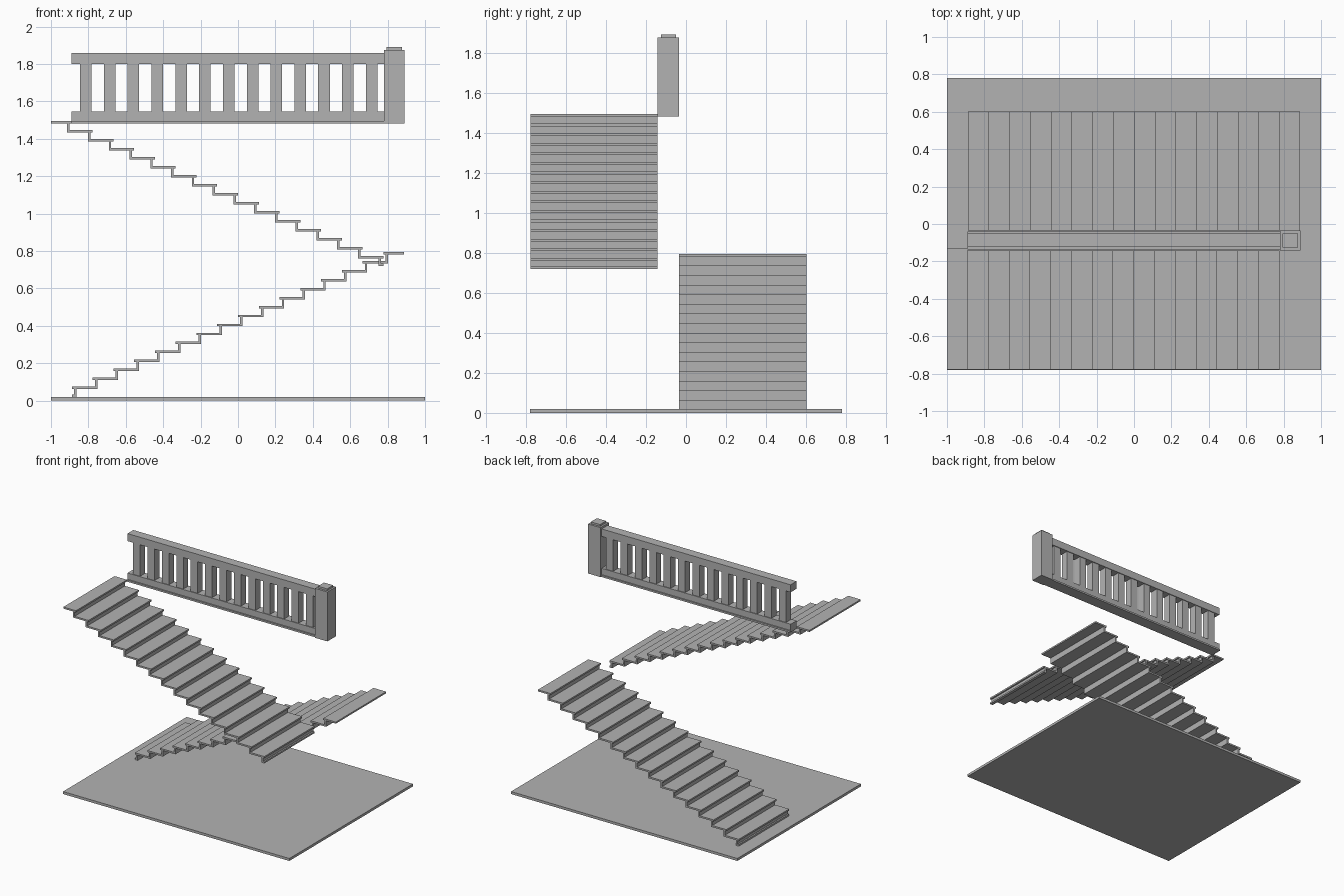
import bpy
import bmesh
from mathutils import Matrix, Vector

cube = bpy.data.objects.get("Cube")
if cube:
    bpy.data.objects.remove(cube, do_unlink=True)

grey = bpy.data.materials.new("plain_grey")
grey.use_nodes = True
grey.diffuse_color = (0.45, 0.45, 0.45, 1)
grey.node_tree.nodes["Principled BSDF"].inputs["Base Color"].default_value = (0.45, 0.45, 0.45, 1)


def add_box(bm, x, y, z):
    """Add a box spanning the given (low, high) ranges."""
    ranges = (x, y, z)
    size = Vector([abs(b - a) for a, b in ranges])
    centre = Vector([(a + b) / 2 for a, b in ranges])
    bmesh.ops.create_cube(bm, size=1, matrix=Matrix.Translation(centre) @ Matrix.Diagonal(size.to_4d()))


def build(name, boxes):
    bm = bmesh.new()
    for box in boxes:
        add_box(bm, *box)
    mesh = bpy.data.meshes.new(name)
    bm.to_mesh(mesh)
    bm.free()
    mesh.materials.append(grey)
    obj = bpy.data.objects.new(name, mesh)
    bpy.context.collection.objects.link(obj)
    return obj


STEPS = 16
RUN, RISE = 0.111, 0.048
THICK, NOSE = 0.013, 0.025


def flight(name, start, direction, base, y, landing_y):
    """Thin treads and risers climbing along x; the last tread is the landing edge."""
    treads, risers = [], []
    for i in range(STEPS):
        last = i == STEPS - 1
        x = start + direction * i * RUN
        top = base + 0.055 + i * RISE
        end = x + direction * (RUN if last else RUN + NOSE)
        treads.append(((x, end), landing_y if last else y, (top - THICK, top)))
        foot = base if i == 0 else top - RISE
        risers.append(((x + direction * 0.012, x + direction * NOSE), y, (foot, top - THICK)))
    # Small cleat at the foot of the first riser
    treads.append(((start, start + direction * 0.012), y, (base, base + THICK)))
    build(name + "_treads", treads)
    build(name + "_risers", risers)


# Floor
build("floor", [((-1, 1), (-0.78, 0.78), (0, 0.02))])

# Two opposing flights
flight("lower_flight", -0.888, 1, 0.02, (-0.034, 0.602), (-0.034, 0.602))
flight("upper_flight", 0.777, -1, 0.719, (-0.778, -0.142), (-0.778, -0.132))

# Balustrade
span = (-0.89, 0.78)
build("base_shoe", [(span, (-0.135, -0.04), (1.481, 1.495))])
build("bottom_rail", [(span, (-0.124, -0.05), (1.495, 1.545))])
build("top_rail", [(span, (-0.124, -0.05), (1.8, 1.86))])
build("balusters", [((c - 0.031, c + 0.031), (-0.118, -0.056), (1.54, 1.805))
                    for c in (-0.814 + 0.1274 * i for i in range(13))])

# Newel post with a low cap
build("newel_post", [((0.78, 0.89), (-0.142, -0.034), (1.481, 1.876))])
build("newel_cap", [((0.795, 0.876), (-0.126, -0.05), (1.876, 1.891))])
